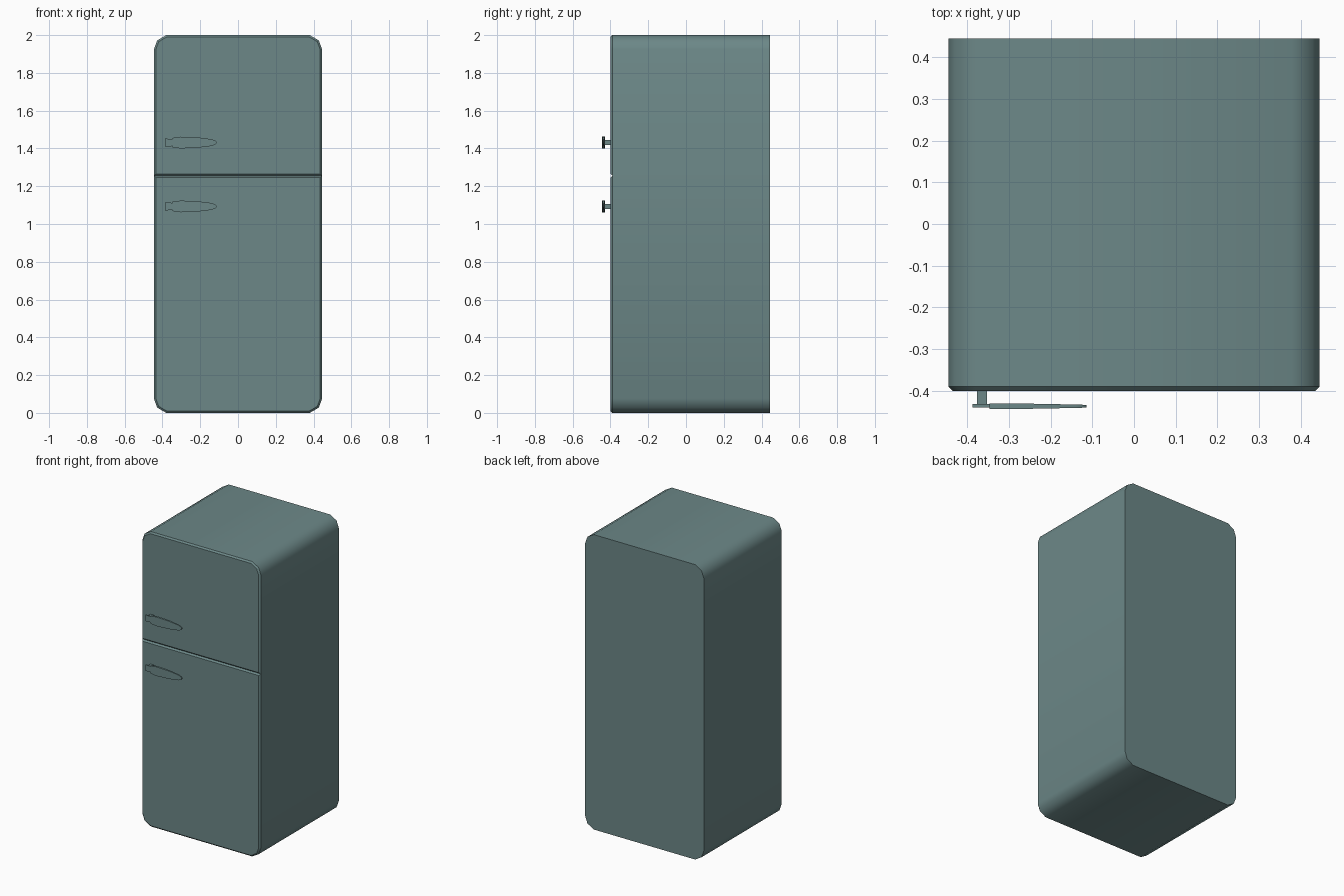
import bpy, bmesh, math

if "Cube" in bpy.data.objects:
    bpy.data.objects.remove(bpy.data.objects["Cube"])

enamel = bpy.data.materials.new("teal_enamel")
enamel.diffuse_color = (0.15, 0.245, 0.245, 1)
enamel.use_nodes = True
enamel.node_tree.nodes["Principled BSDF"].inputs["Base Color"].default_value = enamel.diffuse_color

W, SPLIT = 0.445, 1.255
# rounded corner as (distance in from side, distance in from end)
CORNER = [(0.0, 0.075), (0.017, 0.028), (0.065, 0.0)]


def finish(name, bm, angle=40):
    bmesh.ops.recalc_face_normals(bm, faces=bm.faces[:])
    me = bpy.data.meshes.new(name)
    bm.to_mesh(me)
    bm.free()
    ob = bpy.data.objects.new(name, me)
    bpy.context.collection.objects.link(ob)
    me.materials.append(enamel)
    bpy.ops.object.select_all(action='DESELECT')
    ob.select_set(True)
    bpy.context.view_layer.objects.active = ob
    bpy.ops.object.shade_smooth_by_angle(angle=math.radians(angle))
    return ob


def outline(z0, z1, round_bottom, round_top):
    """Front outline, counter-clockwise seen from -y."""
    low = [(W - a, z0 + b) for a, b in reversed(CORNER)] if round_bottom else [(W, z0)]
    high = [(W - a, z1 - b) for a, b in CORNER] if round_top else [(W, z1)]
    right = low + high
    return right + [(-x, z) for x, z in reversed(right)]


def loft(name, rings):
    """Closed skin through equal-length rings of points."""
    bm = bmesh.new()
    vs = [[bm.verts.new(p) for p in r] for r in rings]
    n = len(vs[0])
    for a, b in zip(vs, vs[1:]):
        for i in range(n):
            j = (i + 1) % n
            bm.faces.new((a[i], a[j], b[j], b[i]))
    bm.faces.new(vs[0])
    bm.faces.new(list(reversed(vs[-1])))
    return finish(name, bm)


def door(name, pts):
    """Thin door front with a bevelled rim."""
    bm = bmesh.new()
    f = bm.faces.new([bm.verts.new((x, -0.39, z)) for x, z in pts])
    bm.normal_update()
    bmesh.ops.inset_region(bm, faces=[f], thickness=0.01, depth=0,
                           use_boundary=True, use_even_offset=True)
    for v in f.verts:
        v.co.y = -0.40
    finish(name, bm)


# cabinet
pts = outline(0, 2, True, True)
loft("cabinet", [[(x, y, z) for x, z in pts] for y in (-0.39, 0.445)])

# doors, meeting in a V groove
door("fridge_door", outline(0, SPLIT, True, False))
door("freezer_door", outline(SPLIT, 2, False, True))


# handles: post, narrow tab and tapered grip
def section(x, hy, hz, y, z):
    return [(x, y - hy, z - hz), (x, y + hy, z - hz),
            (x, y + hy, z + hz), (x, y - hy, z + hz)]


GRIP = [(-0.346, 0.007, 0.025), (-0.304, 0.007, 0.031), (-0.21, 0.0055, 0.027),
        (-0.14, 0.004, 0.018), (-0.12, 0.0035, 0.011), (-0.114, 0.003, 0.004)]
for side, z in (("fridge", 1.093), ("freezer", 1.431)):
    loft(side + "_handle_post", [section(x, 0.018, 0.014, -0.415, z) for x in (-0.376, -0.352)])
    loft(side + "_handle_tab", [section(x, 0.004, h, -0.436, z)
                                for x, h in ((-0.387, 0.021), (-0.345, 0.019))])
    loft(side + "_handle_grip", [section(x, hy, hz, -0.437, z) for x, hy, hz in GRIP])
